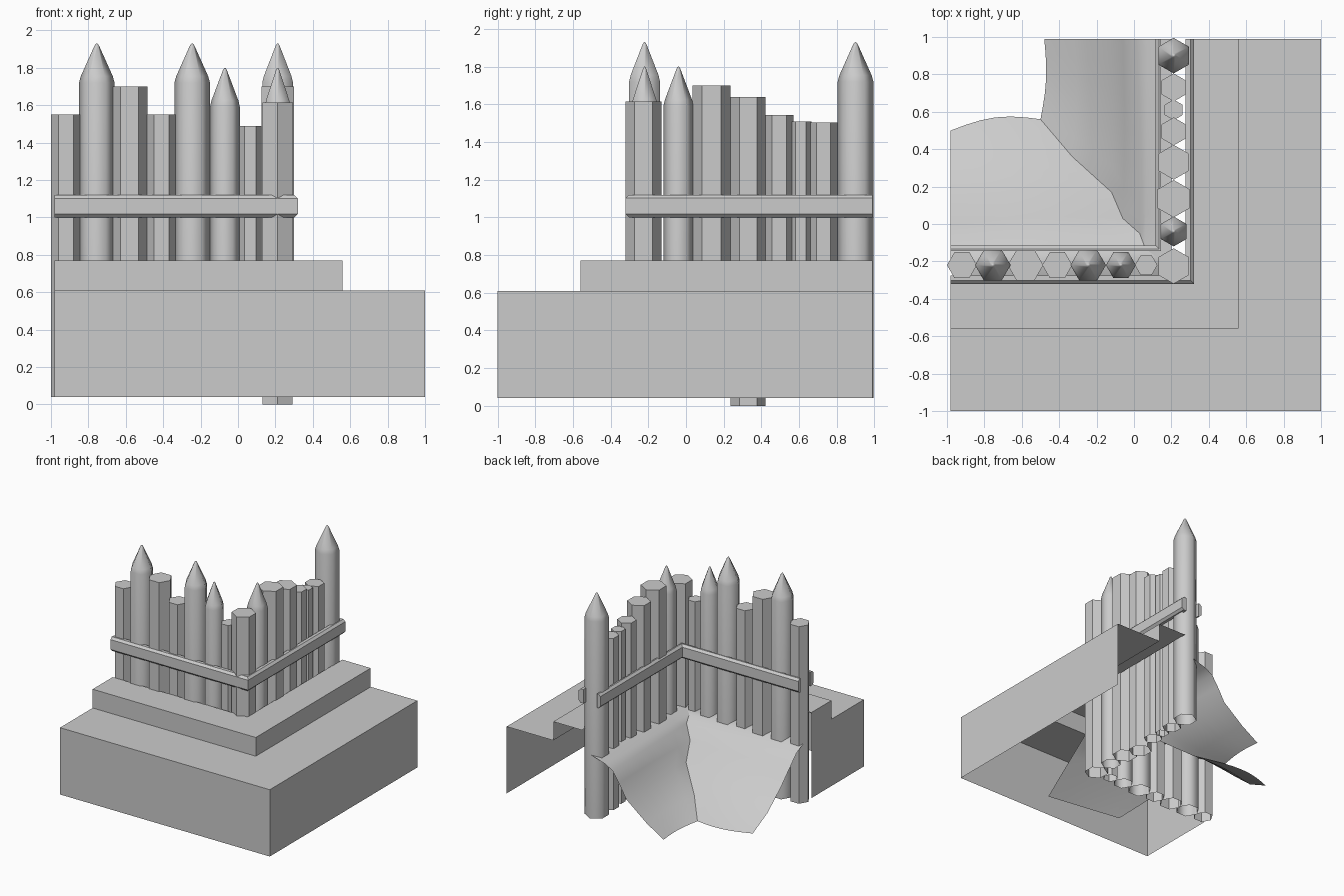
import bpy
import bmesh
from math import pi, sin, cos

if "Cube" in bpy.data.objects:
    bpy.data.objects.remove(bpy.data.objects["Cube"], do_unlink=True)

# Single plain colour
grey = bpy.data.materials.new("plain grey")
grey.use_nodes = True
grey.diffuse_color = (0.6, 0.6, 0.6, 1)
grey.node_tree.nodes["Principled BSDF"].inputs["Base Color"].default_value = (0.6, 0.6, 0.6, 1)

LEFT_END, BACK_END = -0.98, 0.99


def finish(name, bm, smooth=False, recalc=False):
    if recalc:
        bmesh.ops.recalc_face_normals(bm, faces=bm.faces)
    for f in bm.faces:
        f.smooth = smooth
    mesh = bpy.data.meshes.new(name)
    bm.to_mesh(mesh)
    bm.free()
    mesh.materials.append(grey)
    obj = bpy.data.objects.new(name, mesh)
    bpy.context.collection.objects.link(obj)
    return obj


def grid(bm, rows, closed=False):
    """Skin a list of point rows with quads."""
    verts = [[bm.verts.new(p) for p in row] for row in rows]
    count = len(verts)
    for i in range(count if closed else count - 1):
        a, b = verts[i], verts[(i + 1) % count]
        for j in range(len(a) - 1):
            bm.faces.new((a[j], a[j + 1], b[j + 1], b[j]))
    return verts


def corner_sweep(name, profile, closed):
    """Sweep an (outward distance, height) profile round the mitred corner."""
    bm = bmesh.new()
    rows = [[(LEFT_END, -d, z), (d, -d, z), (d, BACK_END, z)] for d, z in profile]
    verts = grid(bm, rows, closed)
    if closed:
        for end in (0, -1):
            bm.faces.new([row[end] for row in verts])
    return finish(name, bm, recalc=closed)


# Stepped base, open at the back, closed by an end panel on one side
steps = [(1, 0.04), (1, 0.61), (0.56, 0.61), (0.56, 0.77), (0.29, 0.77)]
corner_sweep("stepped_base", steps, False)
bm = bmesh.new()
bm.faces.new([bm.verts.new((LEFT_END, -d, z)) for d, z in steps + [(0.29, 0.04)]])
finish("base_end_panel", bm)

# Chamfered rails on both sides of the fence
LOW, HIGH, CUT = 1.0, 1.12, 0.018


def rail(name, back, face):
    step = CUT if face > back else -CUT
    corner_sweep(name, [(back, LOW), (face - step, LOW), (face, LOW + CUT),
                        (face, HIGH - CUT), (face - step, HIGH), (back, HIGH)], True)


rail("outer_rail", 0.275, 0.32)
rail("inner_rail", 0.145, 0.115)


# Hexagonal posts, flat topped or sharpened
def post(name, x, y, radius, top, along_y, sharp=False, bottom=0.04):
    turn = pi / 2 if along_y else 0
    if sharp:
        shoulder = top - 0.21
        levels = [(radius, bottom), (radius, shoulder), (radius * 0.9, shoulder + 0.035),
                  (radius * 0.13, top - 0.012), (radius * 0.04, top)]
    else:
        levels = [(radius, bottom), (radius, top)]
    bm = bmesh.new()
    rings = [[bm.verts.new((x + r * cos(turn + k * pi / 3), y + r * sin(turn + k * pi / 3), z))
              for k in range(6)] for r, z in levels]
    for a, b in zip(rings, rings[1:]):
        for k in range(6):
            n = (k + 1) % 6
            bm.faces.new((a[k], a[n], b[n], b[k]))
    bm.faces.new(rings[-1])
    finish(name, bm, smooth=sharp)


# position along the row, radius, top height, sharpened
front_row = [(-0.92, 0.08, 1.55, False), (-0.755, 0.095, 1.93, True),
             (-0.58, 0.095, 1.70, False), (-0.41, 0.08, 1.55, False),
             (-0.245, 0.095, 1.93, True), (-0.07, 0.08, 1.80, True),
             (0.065, 0.06, 1.49, False)]
side_row = [(-0.225, 0.095, 1.615, False), (-0.04, 0.08, 1.80, True),
            (0.135, 0.1, 1.70, False), (0.33, 0.093, 1.64, False),
            (0.495, 0.075, 1.545, False), (0.61, 0.055, 1.51, False),
            (0.73, 0.075, 1.505, False), (0.9, 0.095, 1.93, True)]
for n, (x, r, top, sharp) in enumerate(front_row):
    post(f"front_post_{n + 1}", x, -0.22, r, top, False, sharp)
for n, (y, r, top, sharp) in enumerate(side_row):
    post(f"side_post_{n + 1}", 0.212, y, r, top, True, sharp, 0.0 if y == 0.33 else 0.04)

# Earth banks meeting in a valley: valley x, y, height, front bank y, side bank x
valley = [(-0.5, 0.56, 0.04, 0.5, -0.48), (-0.33, 0.36, 0.14, 0.3, -0.32),
          (-0.12, 0.17, 0.29, 0.12, -0.13), (-0.06, 0.03, 0.41, 0.0, -0.06),
          (0.03, -0.05, 0.5, -0.09, 0.0), (0.06, -0.13, 0.54, -0.17, 0.07),
          (0.2, -0.24, 0.58, -0.24, 0.2)]
COLS = 6


def bank(name, side):
    rows = []
    for n, (vx, vy, z, front_y, side_x) in enumerate(valley):
        ex, ey = (side_x, BACK_END) if side else (LEFT_END, front_y)
        row = []
        for k in range(COLS + 1):
            t = k / COLS
            bulge = sin(pi * t) * 0.04 * (1 - n / (len(valley) - 1))
            x, y = vx + (ex - vx) * t, vy + (ey - vy) * t
            row.append((x + bulge * 0.5, y, z) if side else (x, y + bulge, z))
        rows.append(row if side else row[::-1])
    if not side:
        # buried slope running down under the steps
        far = [(-0.43 + 0.67 * k / COLS, -0.7 - 0.1 * k / COLS, 0.06) for k in range(COLS + 1)]
        mid = [tuple((a + b) / 2 for a, b in zip(p, q)) for p, q in zip(rows[-1], far)]
        rows += [mid, far]
    bm = bmesh.new()
    grid(bm, rows)
    bmesh.ops.recalc_face_normals(bm, faces=bm.faces)
    bm.normal_update()
    if sum(f.normal.z for f in bm.faces) < 0:
        bmesh.ops.reverse_faces(bm, faces=bm.faces)
    finish(name, bm, smooth=True)


bank("front_earth_bank", False)
bank("side_earth_bank", True)
